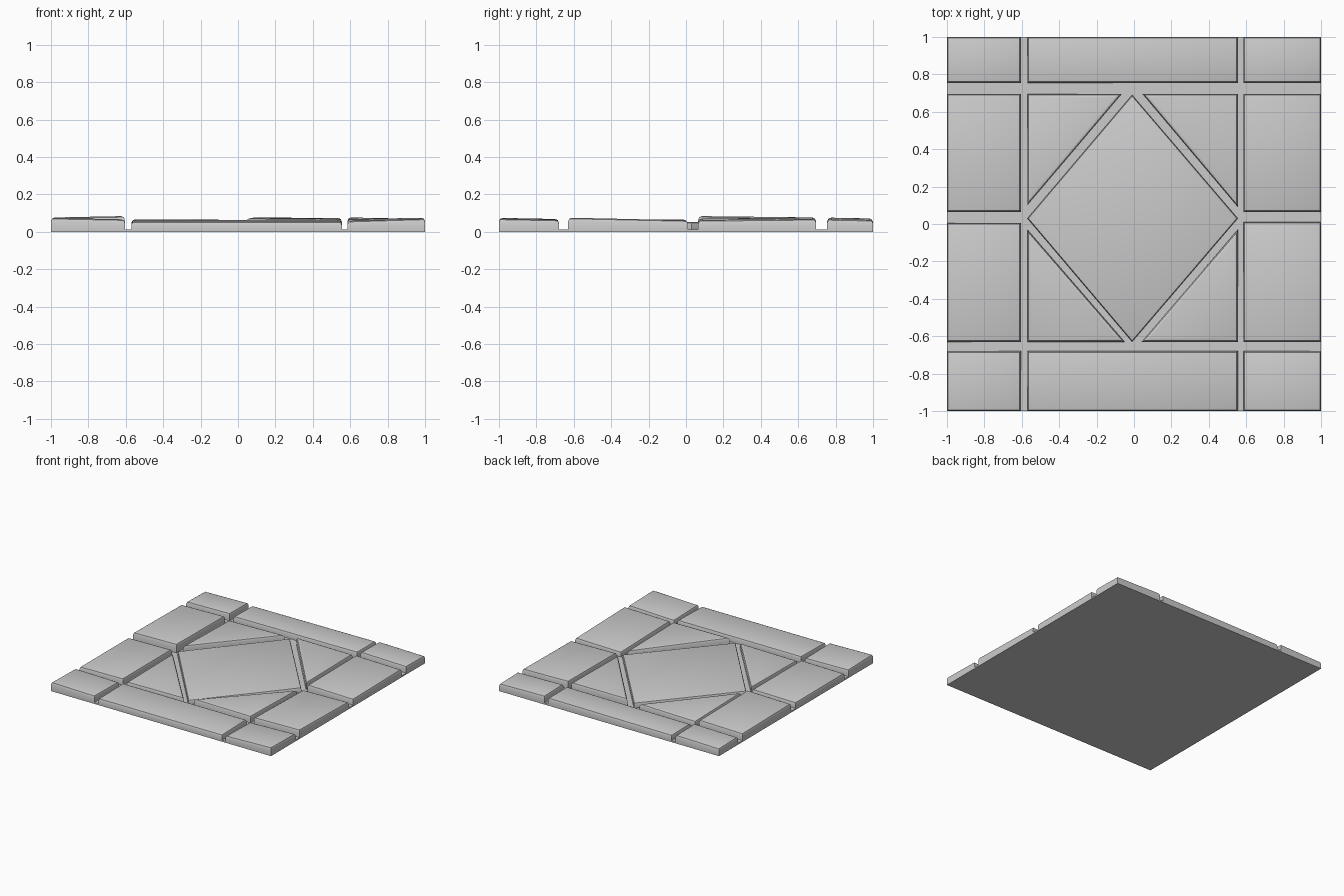
import bpy, bmesh

if "Cube" in bpy.data.objects:
    bpy.data.objects.remove(bpy.data.objects["Cube"])

FLOOR = 0.012          # height of the grout between the stones


def finish(name, bm):
    bmesh.ops.recalc_face_normals(bm, faces=bm.faces)
    mesh = bpy.data.meshes.new(name)
    bm.to_mesh(mesh)
    bm.free()
    ob = bpy.data.objects.new(name, mesh)
    bpy.context.collection.objects.link(ob)
    bpy.context.view_layer.objects.active = ob
    ob.select_set(True)
    bpy.ops.object.shade_smooth_by_angle(angle=0.6)
    ob.select_set(False)
    return ob


def stone(name, outline, h, gx=0.0, gy=0.0, bevel=0.02):
    """Extruded outline whose top is a tilted plane with rounded rim."""
    n = len(outline)
    cx = sum(p[0] for p in outline) / n
    cy = sum(p[1] for p in outline) / n
    bm = bmesh.new()
    low = [bm.verts.new((x, y, FLOOR)) for x, y in outline]
    top = [bm.verts.new((x, y, h + gx * (x - cx) + gy * (y - cy))) for x, y in outline]
    bm.faces.new(low[::-1])
    face = bm.faces.new(top)
    for i in range(n):
        j = (i + 1) % n
        bm.faces.new((low[i], low[j], top[j], top[i]))
    bmesh.ops.bevel(bm, geom=list(face.edges), offset=bevel, segments=2,
                    profile=0.5, affect='EDGES')
    return finish(name, bm)


def block(name, x0, x1, y0, y1, *tilt):
    return stone(name, [(x0, y0), (x1, y0), (x1, y1), (x0, y1)], *tilt)


# Thin grout slab under everything
bm = bmesh.new()
bmesh.ops.create_cube(bm, size=1)
for v in bm.verts:
    v.co = (v.co.x * 2, v.co.y * 2, (v.co.z + 0.5) * FLOOR)
finish("grout_slab", bm)

# Column limits
L, ML, MR, R = -0.605, -0.57, 0.555, 0.585

# Back row
block("back_left_stone", -1, L, 0.755, 1, 0.068, 0.02, -0.02)
block("back_middle_stone", ML, MR, 0.755, 1, 0.063, 0.006, -0.01)
block("back_right_stone", R, 1, 0.755, 1, 0.070, -0.02, -0.02)

# Side columns
block("left_upper_stone", -1, L, 0.065, 0.695, 0.077, 0.02, -0.012)
block("left_lower_stone", -1, L, -0.63, 0.005, 0.064, 0.015, 0.0)
block("right_upper_stone", R, 1, 0.065, 0.695, 0.070, -0.02, 0.01)
block("right_lower_stone", R, 1, -0.63, 0.01, 0.065, 0.02, -0.022)

# Front row
block("front_left_stone", -1, L, -1, -0.68, 0.068, -0.02, -0.02)
block("front_middle_stone", ML, MR, -1, -0.68, 0.060, 0.0, 0.02)
block("front_right_stone", R, 1, -1, -0.68, 0.062, 0.03, -0.02)

# Centre diamond
stone("diamond_stone", [(ML, 0.03), (-0.01, -0.63), (MR, 0.03), (-0.01, 0.69)],
      0.052, 0.0, 0.004, 0.015)

# Corner triangles around the diamond
stone("triangle_back_left", [(ML, 0.695), (ML, 0.10), (-0.065, 0.695)], 0.063, 0.02, -0.02)
stone("triangle_back_right", [(MR, 0.695), (0.045, 0.695), (MR, 0.09)], 0.073, -0.006, 0.01)
stone("triangle_front_left", [(ML, -0.63), (-0.05, -0.63), (ML, -0.03)], 0.056, 0.012, 0.012)
stone("triangle_front_right", [(MR, -0.63), (MR, -0.03), (0.04, -0.63)], 0.067, -0.01, -0.02)
